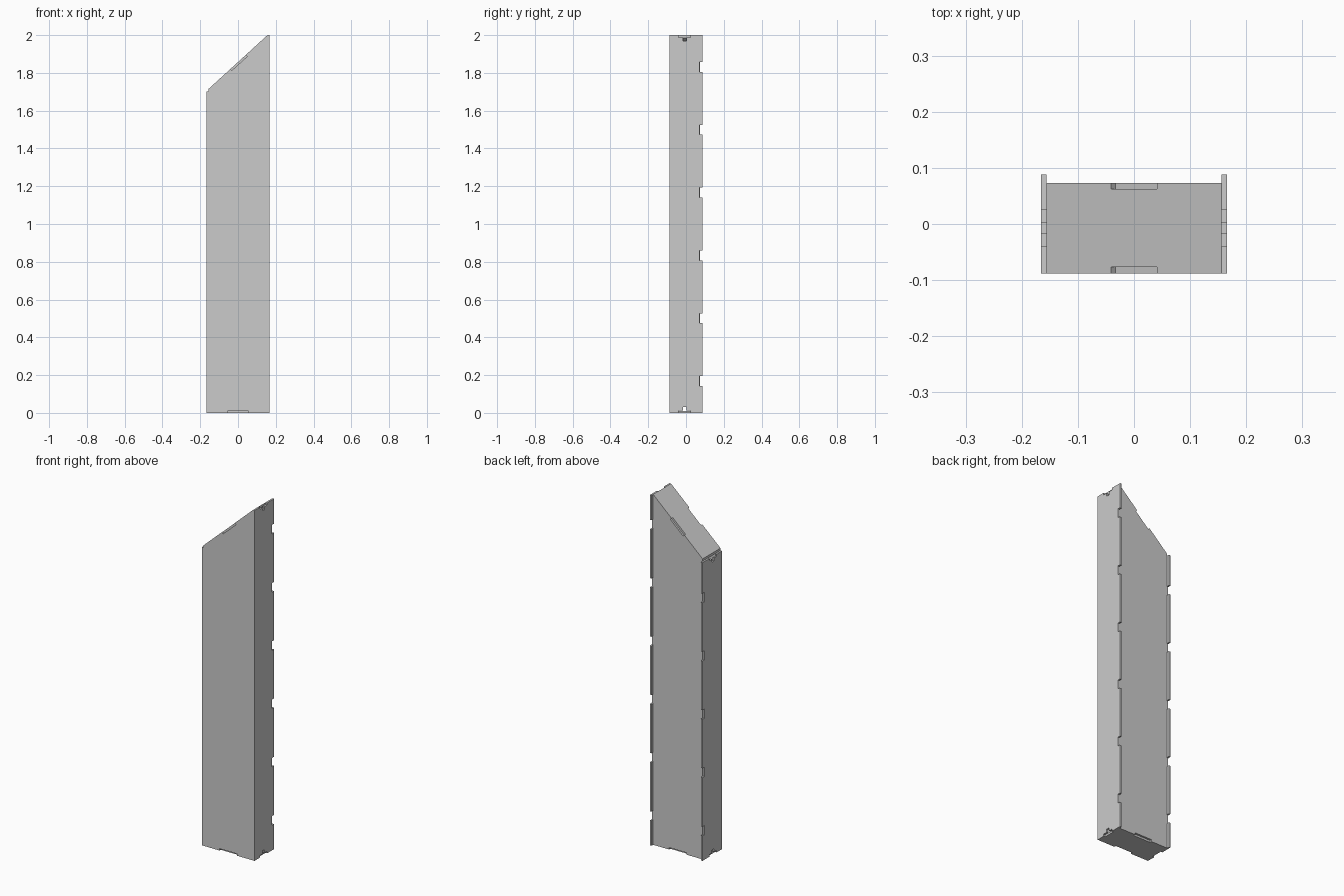
import bpy, bmesh, math

if "Cube" in bpy.data.objects:
    bpy.data.objects.remove(bpy.data.objects["Cube"])

T = 0.011             # sheet thickness
XI, XO = 0.156, 0.166  # inner and outer faces of the side walls
Y0, Y1 = -0.088, 0.088
YB = 0.073            # outer face of the back panel
ZL, ZR = 1.715, 2.0   # ends of the sloped roof
ANG = math.atan2(ZR - ZL, 2 * XI)
C, S = math.cos(ANG), math.sin(ANG)


def prism(name, pts, axis, a, b):
    """Extrude a 2D outline from a to b along 'x' (y,z outline) or 'y' (x,z outline)."""
    bm = bmesh.new()

    def place(p, d):
        return (d, p[0], p[1]) if axis == 'x' else (p[0], d, p[1])
    lo = [bm.verts.new(place(p, a)) for p in pts]
    hi = [bm.verts.new(place(p, b)) for p in pts]
    n = len(pts)
    bm.faces.new(lo)
    bm.faces.new(hi[::-1])
    for i in range(n):
        j = (i + 1) % n
        bm.faces.new((lo[j], lo[i], hi[i], hi[j]))
    bmesh.ops.recalc_face_normals(bm, faces=bm.faces)
    mesh = bpy.data.meshes.new(name)
    bm.to_mesh(mesh)
    bm.free()
    ob = bpy.data.objects.new(name, mesh)
    bpy.context.collection.objects.link(ob)
    return ob


def on_slope(u, d):
    """Point u along the roof line from its centre, d below it."""
    return (u * C + d * S, (ZL + ZR) / 2 + u * S - d * C)


# Front and back panels with a shallow slot at the base and on the slope
W = 0.055
slope_slot = [on_slope(W, 0), on_slope(W, T), on_slope(-W, T), on_slope(-W, 0)]
face = [(-XI, 0), (-W, 0), (-W, T), (W, T), (W, 0), (XI, 0), (XI, ZR)] + slope_slot + [(-XI, ZL)]
prism("front_panel", face, 'y', Y0, Y0 + T)
prism("back_panel", face, 'y', YB - T, YB)

# Side walls: stepped slots at both ends, square notches along the rear edge
STEP = [(-0.04, 0), (-0.04, 0.012), (-0.017, 0.012), (-0.017, 0.03),
        (0.003, 0.03), (0.003, 0.012), (0.025, 0.012), (0.025, 0)]


def side_outline(top):
    pts = [(Y0, 0)] + STEP + [(Y1, 0)]
    for i in range(6):
        z = 0.143 + i * 0.3325
        if z + 0.052 < top:
            pts += [(Y1, z), (0.071, z), (0.071, z + 0.052), (Y1, z + 0.052)]
    return pts + [(Y1, top)] + [(y, top - d) for y, d in reversed(STEP)] + [(Y0, top)]


prism("right_wall", side_outline(ZR), 'x', XI, XO)
prism("left_wall", side_outline(1.702), 'x', -XO, -XI)

# Base and sloped roof plates held between the panels
prism("base_plate", [(-XI, 0), (XI, 0), (XI, T), (-XI, T)], 'y', Y0 + T, YB - T)
drop = T / C
prism("roof_plate", [(-XI, ZL - drop), (XI, ZR - drop), (XI, ZR), (-XI, ZL)], 'y', Y0 + T, YB - T)
